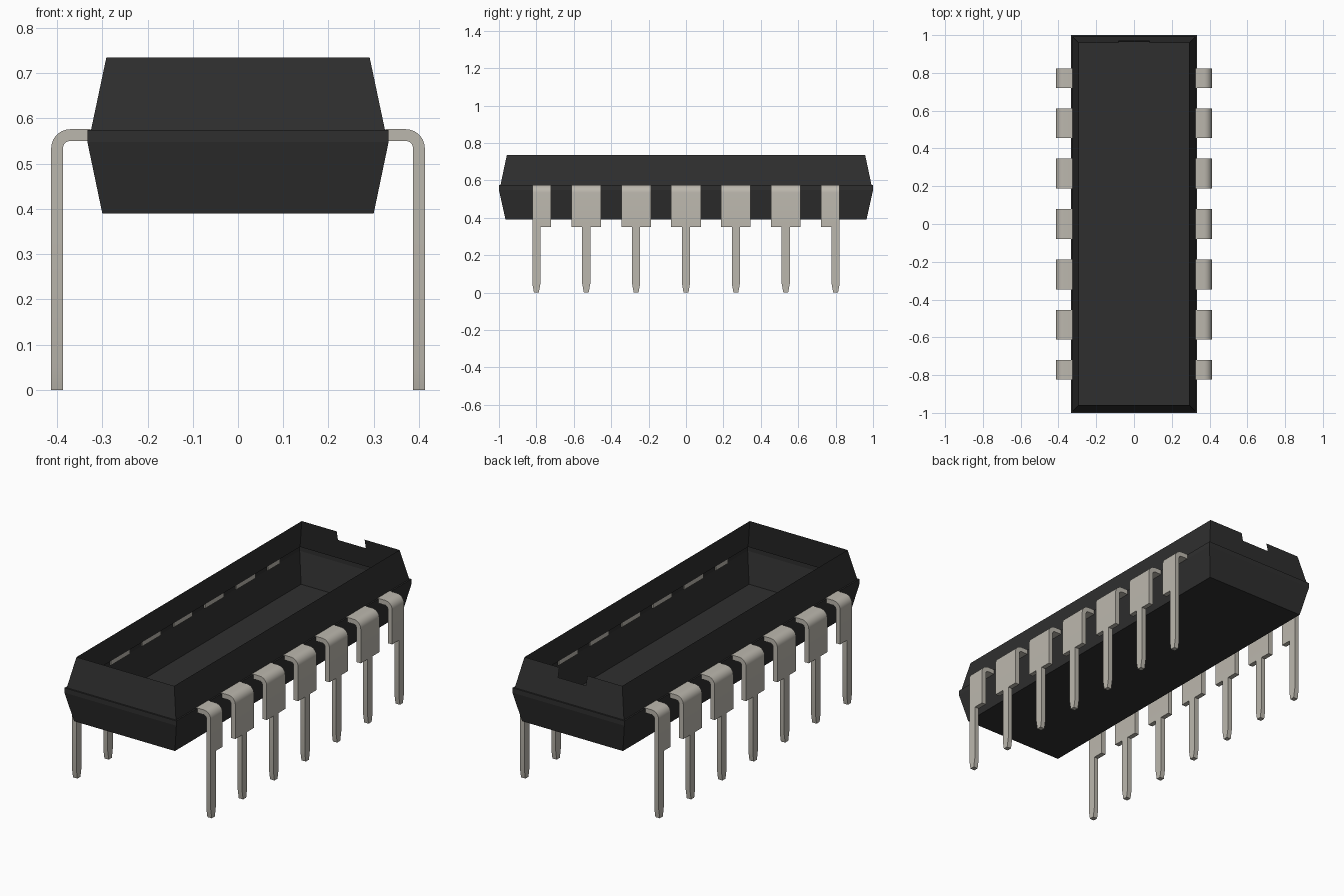
import bpy
import bmesh
import math
from mathutils import Vector

cube = bpy.data.objects.get("Cube")
if cube:
    bpy.data.objects.remove(cube, do_unlink=True)


def make_material(name, rgb, roughness):
    mat = bpy.data.materials.new(name)
    mat.use_nodes = True
    mat.diffuse_color = (*rgb, 1)
    bsdf = mat.node_tree.nodes["Principled BSDF"]
    bsdf.inputs["Base Color"].default_value = (*rgb, 1)
    bsdf.inputs["Roughness"].default_value = roughness
    return mat


BLACK = make_material("black plastic", (0.028, 0.028, 0.028), 0.6)
METAL = make_material("tinned metal", (0.5, 0.475, 0.42), 0.5)


def finish(bm, name, mat):
    mesh = bpy.data.meshes.new(name)
    bm.to_mesh(mesh)
    bm.free()
    mesh.materials.append(mat)
    obj = bpy.data.objects.new(name, mesh)
    bpy.context.collection.objects.link(obj)
    return obj


def loft(bm, rings, skip=()):
    """Join successive four-point rings with quads; skip holds (ring, side) pairs."""
    for i, (a, b) in enumerate(zip(rings, rings[1:])):
        for k in range(4):
            if (i, k) not in skip:
                n = (k + 1) % 4
                bm.faces.new((a[k], a[n], b[n], b[k]))


# Package body: open-topped thin shell with a parting-line ledge
LEVELS = [  # half width, half length, height
    (0.300, 0.965, 0.390),
    (0.333, 1.000, 0.548),
    (0.333, 1.000, 0.574),
    (0.325, 0.992, 0.574),
    (0.291, 0.958, 0.735),
]
NOTCH_HALF, NOTCH_DEPTH = 0.083, 0.05

bm = bmesh.new()
rings = [[bm.verts.new(p) for p in ((-x, -y, z), (x, -y, z), (x, y, z), (-x, y, z))]
         for x, y, z in LEVELS]
bm.faces.new(reversed(rings[0]))
loft(bm, rings, skip={(3, 2)})

# Back upper wall with the orientation notch cut in its rim
(_, y_low, z_low), (_, y_top, z_top) = LEVELS[3], LEVELS[4]
y_notch = y_top + (y_low - y_top) * NOTCH_DEPTH / (z_top - z_low)
notch = [bm.verts.new(p) for p in (
    (-NOTCH_HALF, y_top, z_top), (-NOTCH_HALF, y_notch, z_top - NOTCH_DEPTH),
    (NOTCH_HALF, y_notch, z_top - NOTCH_DEPTH), (NOTCH_HALF, y_top, z_top))]
bm.faces.new([rings[3][2], rings[3][3], rings[4][3], *notch, rings[4][2]])
finish(bm, "package_body", BLACK)


# Leads: a bent wide shoulder stepping down to a narrow tapered pin
X_IN, X_OUT, THICK = 0.326, 0.413, 0.026
Z_TOP, Z_STEP, Z_TAPER = 0.576, 0.35, 0.05
R_OUT, R_IN, BEND_STEPS = 0.042, 0.016, 7
PIN, TIP, SHOULDER = 0.022, 0.013, 0.079


def make_lead(name, side, y, lo, hi):
    """side is +1 or -1 in x; lo and hi are the shoulder edges relative to y."""
    stations = [((X_IN, Z_TOP), (X_IN, Z_TOP - THICK), lo, hi)]
    centre = Vector((X_OUT - R_OUT, Z_TOP - R_OUT))
    for i in range(BEND_STEPS + 1):
        t = math.pi / 2 * (1 - i / BEND_STEPS)
        d = Vector((math.cos(t), math.sin(t)))
        stations.append((centre + d * R_OUT, centre + d * R_IN, lo, hi))
    for z, a, b in ((Z_STEP, lo, hi), (Z_STEP, -PIN, PIN),
                    (Z_TAPER, -PIN, PIN), (0, -TIP, TIP)):
        stations.append(((X_OUT, z), (X_OUT - THICK, z), a, b))

    bm = bmesh.new()
    rings = []
    for o, n, a, b in stations:
        corners = ((o, a), (o, b), (n, b), (n, a))
        rings.append([bm.verts.new((side * p[0], y + w, p[1])) for p, w in corners])
    loft(bm, rings)
    bm.faces.new(rings[0])
    bm.faces.new(rings[-1])
    bmesh.ops.remove_doubles(bm, verts=bm.verts, dist=1e-5)
    bmesh.ops.recalc_face_normals(bm, faces=bm.faces)
    return finish(bm, name, METAL)


leads = []
for side, label in ((1, "left"), (-1, "right")):
    for i in range(7):
        lo = -PIN if i == 0 else -SHOULDER
        hi = PIN if i == 6 else SHOULDER
        y = (i - 3) * 0.8 / 3
        leads.append(make_lead(f"{label}_lead_{i + 1}", side, y, lo, hi))

# Smooth the bends, keep the plate edges sharp
bpy.ops.object.select_all(action='DESELECT')
for obj in leads:
    obj.select_set(True)
bpy.context.view_layer.objects.active = leads[0]
bpy.ops.object.shade_smooth_by_angle(angle=math.radians(25))
